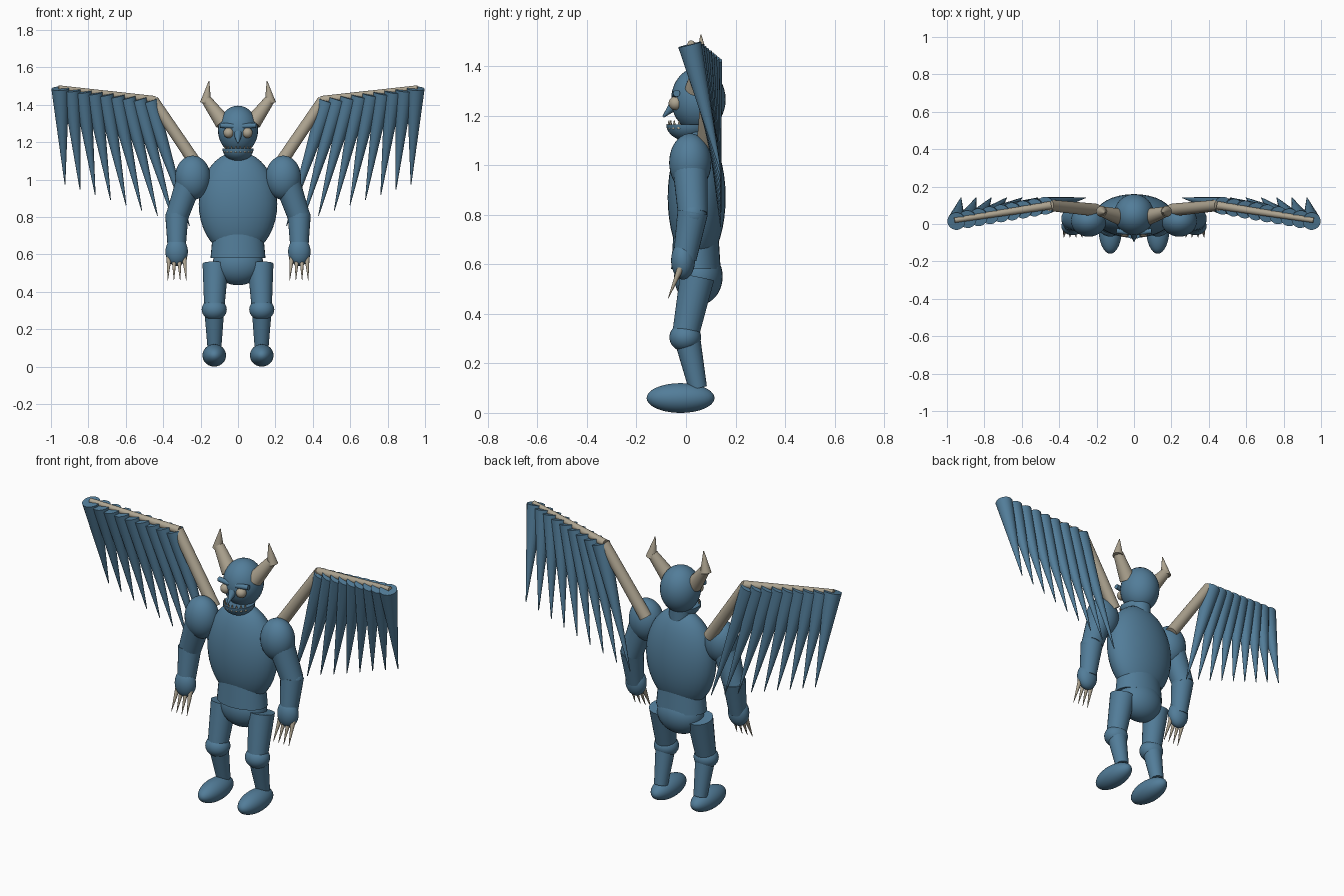
import bpy, bmesh, math
from mathutils import Vector, Matrix

if "Cube" in bpy.data.objects:
    bpy.data.objects.remove(bpy.data.objects["Cube"])


def material(name, rgb):
    m = bpy.data.materials.new(name)
    m.diffuse_color = (*rgb, 1)
    m.use_nodes = True
    m.node_tree.nodes["Principled BSDF"].inputs["Base Color"].default_value = m.diffuse_color
    return m


BLUE = material("slate blue", (0.085, 0.205, 0.32))
BONE = material("bone beige", (0.42, 0.37, 0.28))


def finish(name, bm, mat):
    bmesh.ops.recalc_face_normals(bm, faces=bm.faces)
    me = bpy.data.meshes.new(name)
    bm.to_mesh(me)
    bm.free()
    me.materials.append(mat)
    ob = bpy.data.objects.new(name, me)
    bpy.context.collection.objects.link(ob)
    bpy.ops.object.select_all(action='DESELECT')
    ob.select_set(True)
    bpy.context.view_layer.objects.active = ob
    bpy.ops.object.shade_smooth_by_angle(angle=math.radians(40))
    return ob


def ball(name, c, r, mat=BLUE, half=False):
    """Ellipsoid; half keeps only the lower bowl."""
    bm = bmesh.new()
    bmesh.ops.create_uvsphere(bm, u_segments=32, v_segments=20, radius=1)
    if half:
        geom = bm.verts[:] + bm.edges[:] + bm.faces[:]
        cut = bmesh.ops.bisect_plane(bm, geom=geom, plane_co=(0, 0, 0),
                                     plane_no=(0, 0, 1), clear_outer=True)
        rim = [e for e in bm.edges if e.is_boundary]
        bmesh.ops.contextual_create(bm, geom=rim)
    bmesh.ops.transform(bm, verts=bm.verts,
                        matrix=Matrix.Translation(c) @ Matrix.Diagonal((*r, 1)))
    return finish(name, bm, mat)


def cone(name, a, b, r1, r2, mat=BLUE, seg=24, squash=1.0):
    """Tapered round bar from point a to point b."""
    a, b = Vector(a), Vector(b)
    d = b - a
    bm = bmesh.new()
    bmesh.ops.create_cone(bm, cap_ends=True, segments=seg,
                          radius1=r1, radius2=r2, depth=d.length)
    rot = d.to_track_quat('Z', 'Y').to_matrix().to_4x4()
    bmesh.ops.transform(bm, verts=bm.verts, matrix=Matrix.Translation((a + b) / 2)
                        @ rot @ Matrix.Diagonal((1, squash, 1, 1)))
    return finish(name, bm, mat)


# trunk and head
ball("torso", (0, 0.043, 0.87), (0.21, 0.117, 0.28))
cone("waist", (0, 0.04, 0.58), (0, 0.04, 0.71), 0.147, 0.135, squash=0.68, seg=32)
ball("pelvis", (0, 0.05, 0.55), (0.135, 0.098, 0.115))
cone("neck", (0, 0.05, 1.08), (0, 0.05, 1.2), 0.06, 0.06)
ball("head", (0, 0.05, 1.265), (0.107, 0.11, 0.13))
ball("jaw", (0, 0.01, 1.165), (0.083, 0.09, 0.068), half=True)
cone("nose", (0, -0.045, 1.245), (0, -0.092, 1.195), 0.024, 0.004, seg=16)

# teeth along the jaw rim
for i in range(8):
    t = math.radians(-62 + 124 * i / 7)
    x, y = 0.075 * math.sin(t), 0.01 - 0.08 * math.cos(t)
    cone("tooth", (x, y, 1.145), (x, y, 1.18), 0.009, 0.002, BONE, 10)

for s, side in ((-1, "right"), (1, "left")):
    def P(x, y, z):
        return (s * x, y, z)

    # face details
    ball(side + "_eye", P(0.05, -0.042, 1.25), (0.028, 0.028, 0.028), BONE)
    cone(side + "_brow", P(0.02, -0.045, 1.285), P(0.095, -0.038, 1.29), 0.014, 0.014, seg=16)

    # horn in two bent segments
    cone(side + "_horn_base", P(0.08, 0.04, 1.305), P(0.168, 0.065, 1.425), 0.044, 0.028, BONE)
    cone(side + "_horn_tip", P(0.173, 0.067, 1.41), P(0.155, 0.06, 1.527), 0.03, 0.002, BONE)

    # arm
    ball(side + "_shoulder", P(0.242, 0.017, 1.01), (0.095, 0.085, 0.118))
    cone(side + "_upper_arm", P(0.265, 0.017, 0.98), P(0.327, 0.028, 0.80), 0.07, 0.06)
    ball(side + "_elbow", P(0.327, 0.027, 0.80), (0.062, 0.056, 0.06))
    cone(side + "_forearm", P(0.327, 0.027, 0.81), P(0.328, -0.005, 0.62), 0.062, 0.047)
    ball(side + "_hand", P(0.328, -0.012, 0.615), (0.06, 0.048, 0.077))
    for i in range(4):
        k = i - 1.5
        cone(side + "_claw", P(0.328 + 0.027 * k, -0.022, 0.585),
             P(0.326 + 0.033 * k, -0.072, 0.462), 0.014, 0.001, BONE, 12)

    # leg
    cone(side + "_thigh", P(0.12, 0.045, 0.548), P(0.127, -0.003, 0.31), 0.07, 0.054)
    ball(side + "_knee", P(0.127, -0.003, 0.305), (0.067, 0.064, 0.058))
    cone(side + "_shin", P(0.127, 0.005, 0.30), P(0.126, 0.048, 0.10), 0.053, 0.037)
    ball(side + "_foot", P(0.127, -0.022, 0.06), (0.063, 0.137, 0.06))

    # wing bones
    cone(side + "_wing_arm", P(0.205, 0.075, 1.055), P(0.455, 0.1, 1.425), 0.034, 0.03, BONE)
    cone(side + "_wing_edge", P(0.445, 0.1, 1.425), P(0.96, 0.02, 1.49), 0.022, 0.014, BONE, 16)

    # nine pointed feathers, from the wing tip inward
    for i in range(9):
        f = i / 8
        top = P(0.95 - 0.475 * f, 0.015 + 0.083 * f, 1.487 - 0.067 * f)
        tip = P(0.925 - 0.08 * i - 0.0004 * i * i, 0.14, 0.975 - 0.028 * i)
        cone(side + "_feather", top, tip, 0.048, 0.002, BLUE, 20)
